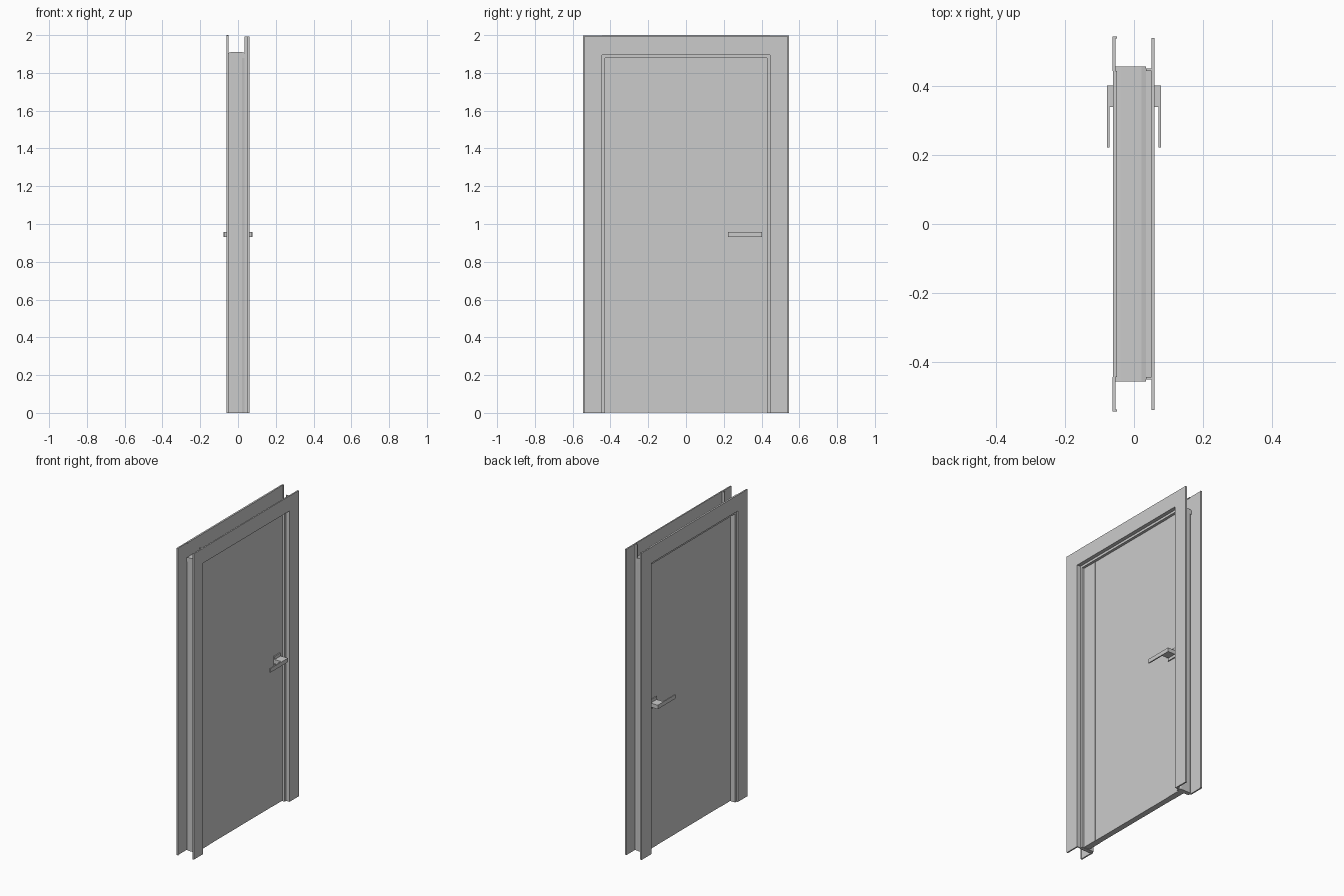
import bpy, bmesh

if "Cube" in bpy.data.objects:
    bpy.data.objects.remove(bpy.data.objects["Cube"])

LIFT = 1.45  # side profiles raised by this become the head profiles


def prism(name, pts, place, a, b):
    """Extrude a 2D profile from a to b; place(u, w, t) gives the 3D point."""
    bm = bmesh.new()
    lo = [bm.verts.new(place(u, w, a)) for u, w in pts]
    hi = [bm.verts.new(place(u, w, b)) for u, w in pts]
    n = len(pts)
    bm.faces.new(lo)
    bm.faces.new(hi)
    for i in range(n):
        j = (i + 1) % n
        bm.faces.new((lo[i], lo[j], hi[j], hi[i]))
    bmesh.ops.recalc_face_normals(bm, faces=bm.faces)
    me = bpy.data.meshes.new(name)
    bm.to_mesh(me)
    bm.free()
    ob = bpy.data.objects.new(name, me)
    bpy.context.collection.objects.link(ob)
    return ob


def box(name, x, y, z):
    rect = [(x[0], y[0]), (x[1], y[0]), (x[1], y[1]), (x[0], y[1])]
    return prism(name, rect, lambda u, w, t: (u, w, t), *z)


def mirror(ob, axis):
    m = ob.modifiers.new("mirror", 'MIRROR')
    m.use_axis = [axis == i for i in range(3)]
    m.use_mirror_merge = False


def upright(name, pts, top):
    """Vertical profile on both sides of the opening."""
    mirror(prism(name, pts, lambda u, w, t: (u, w, t), 0, top), 1)


def head(name, pts, half):
    """The same profile laid across the top."""
    prism(name, pts, lambda u, w, t: (u, t, w + LIFT), -half, half)


# jamb lining with chamfered outer corners
jamb = [(-.053, .43), (.035, .43), (.035, .453), (.022, .457),
        (-.038, .457), (-.053, .451)]
upright("jamb_side", jamb, 1.88)
head("jamb_head", [(u, w + .003 if w > .44 else w) for u, w in jamb], .457)


# casings: L-shaped with tongue on the +x face, flat with a small lip on the -x face
def casing_pos(outer, face):
    return [(face, .445), (face, outer), (.051, outer), (.051, .452),
            (.035, .452), (.035, .445)]


def casing_neg(outer, face):
    return [(face, .445), (face, outer), (-.05, outer), (-.05, outer - .006),
            (-.053, outer - .006), (-.053, .445)]


upright("casing_side_right", casing_pos(.54, .060), 1.992)
head("casing_head_right", casing_pos(.543, .0595), .445)
upright("casing_side_left", casing_neg(.545, -.062), 1.999)
head("casing_head_left", casing_neg(.55, -.0615), .445)

# door leaf: two stiles and a barely recessed panel
mirror(box("door_stile", (-.021, .019), (.33, .43), (.003, 1.88)), 1)
box("door_panel", (-.0195, .0175), (-.33, .33), (.003, 1.88))

# handle on both faces: rose plate, neck and lever
for part in (box("handle_rose", (.015, .026), (.338, .402), (.914, .978)),
             box("handle_neck", (.02, .071), (.34, .402), (.932, .958)),
             box("handle_lever", (.071, .078), (.222, .402), (.932, .958))):
    mirror(part, 0)
